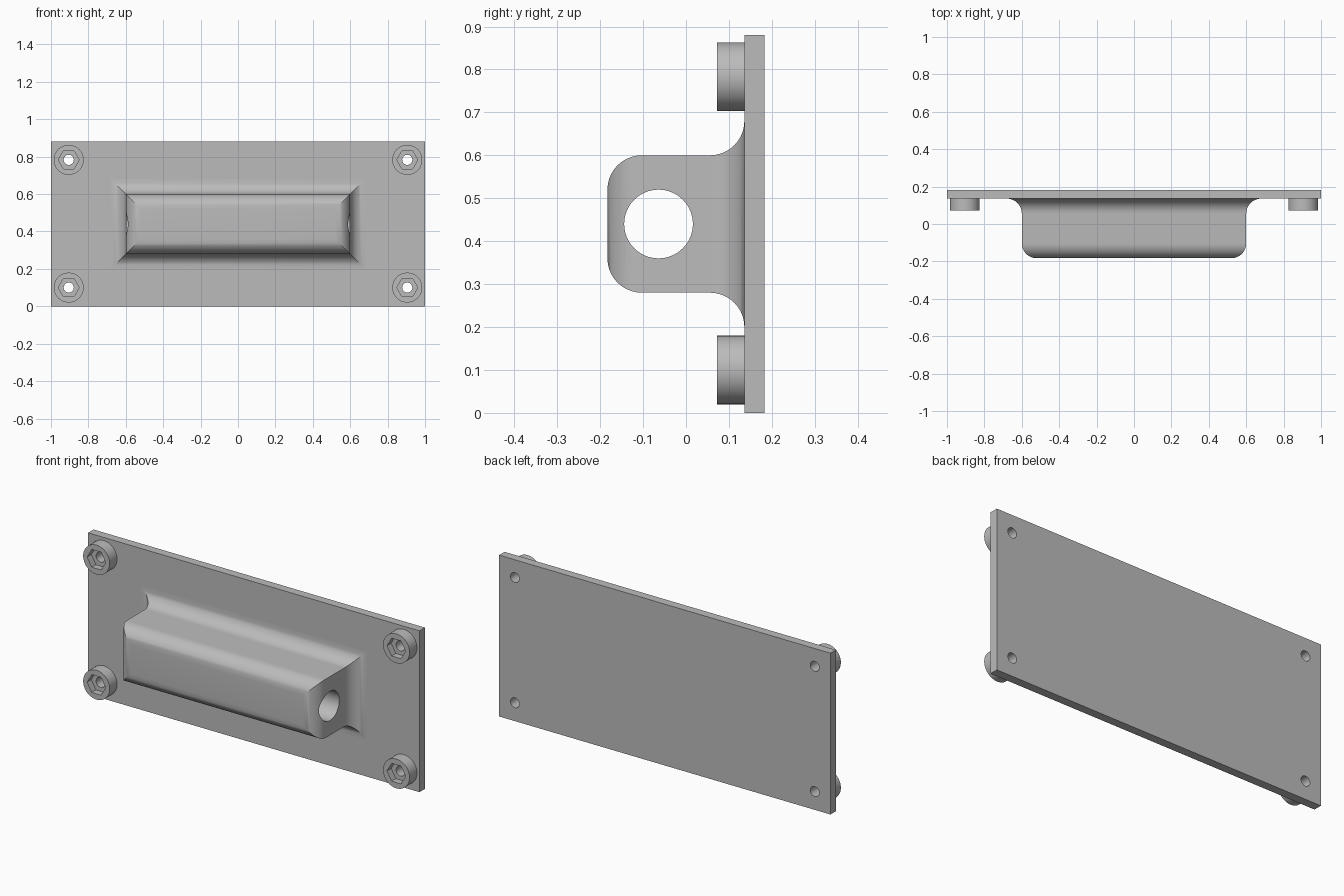
import bpy, bmesh
from math import sin, cos, pi, radians
from mathutils import Matrix

if "Cube" in bpy.data.objects:
    bpy.data.objects.remove(bpy.data.objects["Cube"])

MID_Z = 0.44          # centre height of the plate
FACE, BACK = 0.136, 0.183   # plate front and back
R = 0.08              # fillet, bore and screw head radius

grey = bpy.data.materials.new("satin_grey")
grey.use_nodes = True
grey.diffuse_color = (0.5, 0.5, 0.5, 1)
grey.node_tree.nodes["Principled BSDF"].inputs["Base Color"].default_value = (0.5, 0.5, 0.5, 1)


def finish(name, bm):
    bmesh.ops.recalc_face_normals(bm, faces=bm.faces)
    mesh = bpy.data.meshes.new(name)
    bm.to_mesh(mesh)
    bm.free()
    mesh.materials.append(grey)
    obj = bpy.data.objects.new(name, mesh)
    bpy.context.collection.objects.link(obj)
    return obj


def prism(name, sides, radius, start, end, x=0, z=0, axis="Y"):
    """Cylinder or prism running along x or y."""
    bm = bmesh.new()
    bmesh.ops.create_cone(bm, cap_ends=True, segments=sides,
                          radius1=radius, radius2=radius, depth=end - start)
    if axis == "Y":
        turn = Matrix.Rotation(pi / 2, 4, "X")
        move = Matrix.Translation((x, (start + end) / 2, z))
    else:
        turn = Matrix.Rotation(pi / 2, 4, "Y")
        move = Matrix.Translation(((start + end) / 2, x, z))
    # a flat-sided prism points its corners sideways
    spin = Matrix.Rotation(pi / 2 if sides == 6 else 0, 4, "Z")
    bmesh.ops.transform(bm, matrix=move @ turn @ spin, verts=bm.verts)
    return finish(name, bm)


def cut(obj, cutters):
    """Subtract the cutters for good, then remove them."""
    for c in cutters:
        c.hide_render = True
        mod = obj.modifiers.new("cut", "BOOLEAN")
        mod.operation, mod.solver, mod.object = "DIFFERENCE", "EXACT", c
    bpy.context.view_layer.update()
    deps = bpy.context.evaluated_depsgraph_get()
    mesh = bpy.data.meshes.new_from_object(obj.evaluated_get(deps))
    obj.modifiers.clear()
    obj.data = mesh
    for c in cutters:
        bpy.data.objects.remove(c)


def smooth(obj):
    bpy.ops.object.select_all(action="DESELECT")
    obj.select_set(True)
    bpy.context.view_layer.objects.active = obj
    bpy.ops.object.shade_smooth_by_angle(angle=radians(30))


corners = [("left_top", 0.905, 0.783), ("left_bottom", 0.905, 0.1),
           ("right_top", -0.905, 0.783), ("right_bottom", -0.905, 0.1)]

# Mounting plate with four screw holes
bm = bmesh.new()
bmesh.ops.create_cube(bm, size=1)
bmesh.ops.scale(bm, vec=(2, BACK - FACE, 2 * MID_Z), verts=bm.verts)
bmesh.ops.translate(bm, vec=(0, (FACE + BACK) / 2, MID_Z), verts=bm.verts)
plate = finish("mounting_plate", bm)
cut(plate, [prism("hole", 32, 0.027, 0, 0.3, x, z) for _, x, z in corners])
smooth(plate)

# Raised bar: mitred rectangles following a root fillet and a rounded nose
steps = [i * pi / 20 for i in range(11)]
profile = [(R - R * sin(a), FACE - R + R * cos(a)) for a in steps]
profile += [(R * cos(a) - R, -BACK + R - R * sin(a)) for a in steps]
bm = bmesh.new()
rings = []
for grow, y in profile:
    w, h = 0.6 + grow, 0.16 + grow
    rings.append([bm.verts.new((sx * w, y, MID_Z + sz * h))
                  for sx, sz in ((-1, -1), (1, -1), (1, 1), (-1, 1))])
for a, b in zip(rings, rings[1:]):
    for i in range(4):
        j = (i + 1) % 4
        bm.faces.new((a[i], a[j], b[j], b[i]))
bm.faces.new(rings[0])
bm.faces.new(rings[-1])
bar = finish("raised_bar", bm)
cut(bar, [prism("bore", 64, R, -1, 1, -0.064, MID_Z, "X")])
smooth(bar)

# Socket head screws, drilled through
for label, x, z in corners:
    screw = prism("screw_head_" + label, 48, R, 0.072, FACE, x, z)
    cut(screw, [prism("socket", 6, 0.056, 0, 0.108, x, z),
                prism("drill", 32, 0.027, 0, 0.3, x, z)])
    smooth(screw)
